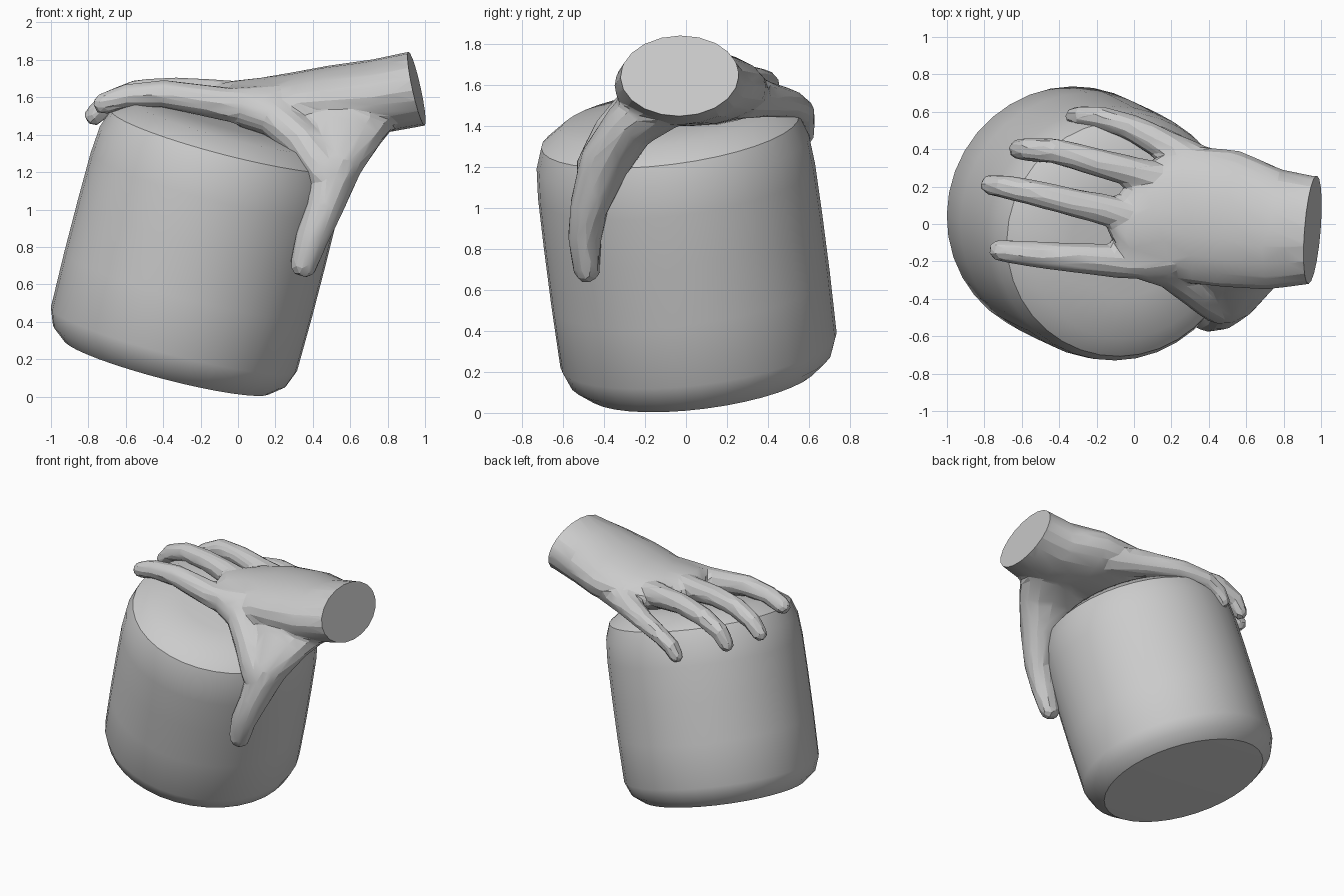
import bpy, bmesh, math
from mathutils import Vector

if "Cube" in bpy.data.objects:
    bpy.data.objects.remove(bpy.data.objects["Cube"])


def add_object(name, bm):
    mesh = bpy.data.meshes.new(name)
    bmesh.ops.recalc_face_normals(bm, faces=bm.faces[:])
    bm.to_mesh(mesh)
    bm.free()
    ob = bpy.data.objects.new(name, mesh)
    bpy.context.collection.objects.link(ob)
    return ob


def smooth(ob, degrees):
    bpy.ops.object.select_all(action='DESELECT')
    ob.select_set(True)
    bpy.context.view_layer.objects.active = ob
    bpy.ops.object.shade_smooth_by_angle(angle=math.radians(degrees))


def loft(bm, pts, ref, sides=14):
    """Closed tube through (x, y, z, half_a, half_b); half_a lies along ref."""
    pts = [(Vector(p[:3]), p[3], p[-1]) for p in pts]
    rings = []
    for i, (c, a, b) in enumerate(pts):
        t = (pts[min(i + 1, len(pts) - 1)][0] - pts[max(i - 1, 0)][0]).normalized()
        u = (ref - t * ref.dot(t)).normalized()
        rings.append((c, u, t.cross(u), a, b))
        if i == len(pts) - 1:        # rounded tip
            for d, s in ((.5, .85), (.85, .5)):
                rings.append((c + t * min(a, b) * d, u, t.cross(u), a * s, b * s))
    loops = []
    for c, u, v, a, b in rings:
        loops.append([bm.verts.new(c + u * a * math.cos(k) + v * b * math.sin(k))
                      for k in (2 * math.pi * j / sides for j in range(sides))])
    for r, s in zip(loops, loops[1:]):
        for j in range(sides):
            k = (j + 1) % sides
            bm.faces.new((r[j], r[k], s[k], s[j]))
    bm.faces.new(loops[0][::-1])
    bm.faces.new(loops[-1])


X, Y = Vector((1, 0, 0)), Vector((0, 1, 0))

# Soft leaning drum: turned profile of (radius, height along the axis)
profile = [(0, -.57), (.3, -.57), (.57, -.56), (.645, -.5), (.68, -.41), (.685, -.1),
           (.685, .2), (.682, .45), (.67, .6), (.635, .7), (.53, .775), (.3, .8), (0, .805)]
bm = bmesh.new()
vs = [bm.verts.new((r, 0, h)) for r, h in profile]
es = [bm.edges.new(p) for p in zip(vs, vs[1:])]
bmesh.ops.spin(bm, geom=vs + es, cent=(0, 0, 0), axis=(0, 0, 1),
               angle=2 * math.pi, steps=36)
bmesh.ops.remove_doubles(bm, verts=bm.verts[:], dist=.0005)
drum = add_object("drum_body", bm)
drum.rotation_mode = 'QUATERNION'
drum.rotation_quaternion = Vector((0, 0, 1)).rotation_difference(Vector((.26, -.13, 1)))
drum.location = (-.24, .01, .7)
smooth(drum, 35)

# Hand: palm and wrist, thumb, heel and web of the thumb, then four fingers
bm = bmesh.new()
loft(bm, [(1.15, -.03, 1.685, .29, .205), (.95, -.03, 1.645, .29, .202),
          (.75, -.03, 1.605, .325, .2), (.5, .03, 1.585, .37, .185),
          (.28, .05, 1.565, .37, .165), (.12, .0, 1.56, .31, .145),
          (-.02, -.06, 1.58, .21, .11)], Y, 20)
loft(bm, [(.62, -.08, 1.56, .27, .16), (.53, -.27, 1.41, .25, .13),
          (.52, -.4, 1.22, .14, .125), (.46, -.475, 1.0, .1, .095),
          (.395, -.495, .85, .09, .083), (.35, -.485, .7, .075, .068)], X)
loft(bm, [(.05, -.18, 1.55, .12), (.2, -.24, 1.49, .11), (.35, -.35, 1.36, .11),
          (.46, -.43, 1.2, .11)], Y)
fingers = [
    [(.2, -.18, 1.55, .12), (-.05, -.2, 1.56, .095), (-.4, -.175, 1.62, .076),
     (-.6, -.155, 1.605, .067), (-.72, -.14, 1.565, .06)],
    [(.2, 0, 1.57, .11), (0, .04, 1.6, .092), (-.35, .12, 1.635, .075),
     (-.55, .17, 1.625, .07), (-.7, .2, 1.57, .064), (-.77, .21, 1.5, .056)],
    [(.3, .2, 1.57, .11), (.1, .25, 1.59, .09), (-.2, .33, 1.62, .075),
     (-.42, .39, 1.605, .07), (-.57, .4, 1.53, .064), (-.62, .4, 1.45, .056)],
    [(.45, .26, 1.55, .12), (.2, .4, 1.53, .09), (0, .51, 1.51, .073),
     (-.18, .57, 1.47, .063), (-.28, .575, 1.41, .058), (-.32, .575, 1.35, .052)],
]
for f in fingers:
    loft(bm, f, Y, 10)
hand = add_object("hand", bm)

# Fuse the tubes into one skin and reduce it to broad facets
m = hand.modifiers.new("fuse", 'REMESH')
m.mode, m.voxel_size = 'VOXEL', .016
m = hand.modifiers.new("soften", 'SMOOTH')
m.factor, m.iterations = .5, 8
m = hand.modifiers.new("facets", 'DECIMATE')
m.ratio = .035
mesh = bpy.data.meshes.new_from_object(hand.evaluated_get(bpy.context.evaluated_depsgraph_get()))
hand.modifiers.clear()
hand.data = mesh

# Flat cut across the wrist
bm = bmesh.new()
bm.from_mesh(mesh)
bmesh.ops.bisect_plane(bm, geom=bm.verts[:] + bm.edges[:] + bm.faces[:],
                       plane_co=(.955, -.03, 1.645), plane_no=(1, -.08, .22), clear_outer=True)
bmesh.ops.holes_fill(bm, edges=[e for e in bm.edges if e.is_boundary], sides=0)
bm.to_mesh(mesh)
bm.free()
smooth(hand, 15)
